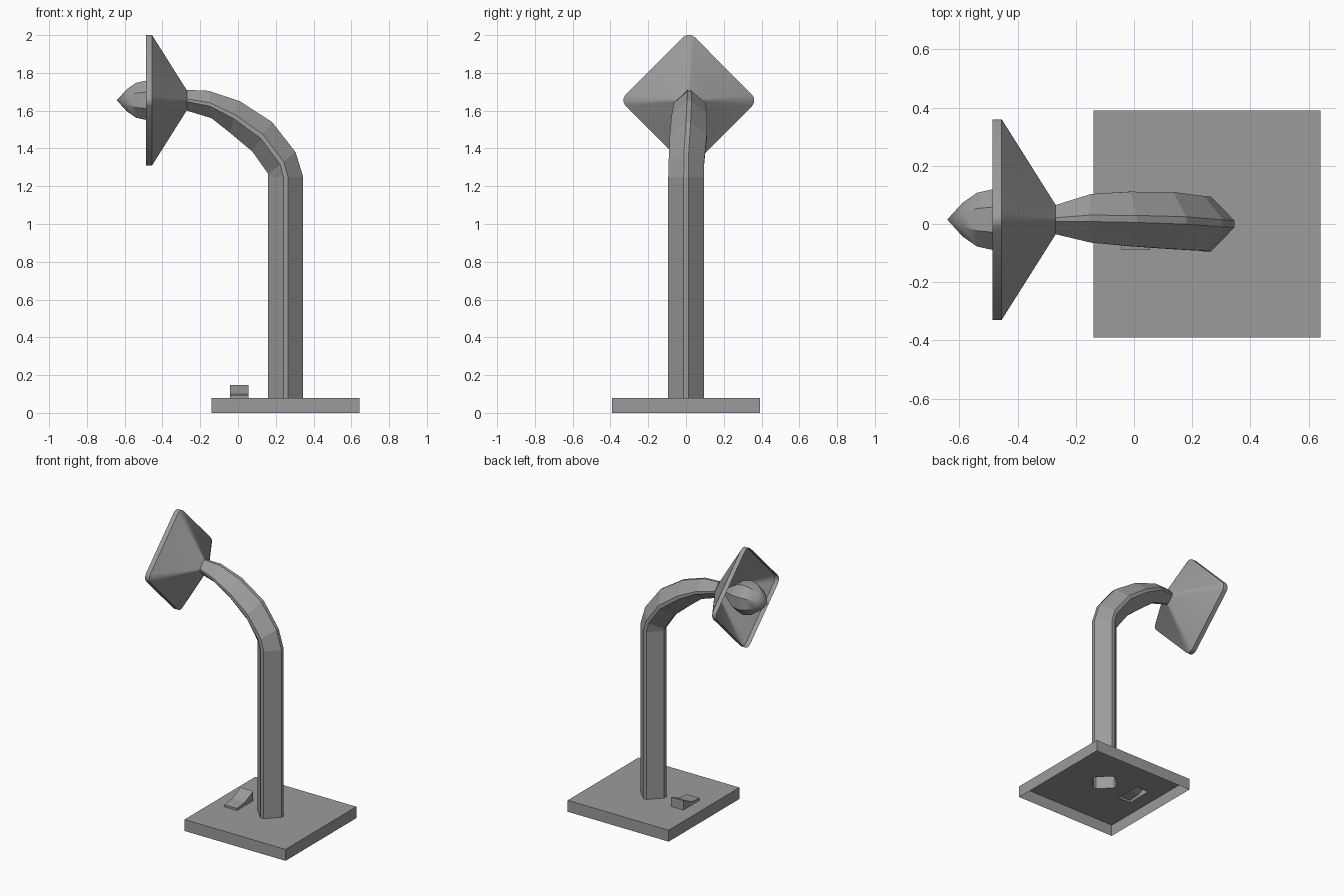
import bpy, bmesh, math
from mathutils import Vector

if "Cube" in bpy.data.objects:
    bpy.data.objects.remove(bpy.data.objects["Cube"])

GREY = bpy.data.materials.new("dark_grey")
GREY.diffuse_color = (.33, .33, .33, 1)
GREY.use_nodes = True
GREY.node_tree.nodes["Principled BSDF"].inputs["Base Color"].default_value = GREY.diffuse_color


def finish(name, bm, smooth=None):
    bmesh.ops.recalc_face_normals(bm, faces=bm.faces)
    me = bpy.data.meshes.new(name)
    bm.to_mesh(me)
    bm.free()
    me.materials.append(GREY)
    ob = bpy.data.objects.new(name, me)
    bpy.context.collection.objects.link(ob)
    if smooth:
        bpy.ops.object.select_all(action='DESELECT')
        ob.select_set(True)
        bpy.context.view_layer.objects.active = ob
        bpy.ops.object.shade_smooth_by_angle(angle=math.radians(smooth))
    return ob


def loft(name, rings, smooth=None):
    """Skin a list of equal-length closed rings, leaving the ends open."""
    bm = bmesh.new()
    loops = [[bm.verts.new(p) for p in r] for r in rings]
    for a, b in zip(loops, loops[1:]):
        for i in range(len(a)):
            j = (i + 1) % len(a)
            bm.faces.new((a[i], a[j], b[j], b[i]))
    bmesh.ops.remove_doubles(bm, verts=bm.verts, dist=1e-5)
    return finish(name, bm, smooth)


def rect(x0, x1, y0, y1, z):
    return [(x0, y0, z), (x1, y0, z), (x1, y1, z), (x0, y1, z)]


# Arm: bevelled diamond section swept up the post and round the bend
SECTION = [(1, .13), (.13, 1), (-.13, 1), (-1, .13),
           (-1, -.13), (-.13, -1), (.13, -1), (1, -.13)]


def arm_ring(ox, oz, ix, iz, y0, y1):
    o, i = Vector((ox, 0, oz)), Vector((ix, 0, iz))
    mid, half = (o + i) / 2, (o - i) / 2
    return [mid + half * u + Vector((0, (y0 + y1) / 2 + v * (y1 - y0) / 2, 0))
            for u, v in SECTION]


ARM = [(.345, .08, .16, .08, -.094, .094),
       (.345, 1.25, .16, 1.25, -.094, .094),
       (.305, 1.38, .16, 1.265, -.092, .096),
       (.18, 1.54, .075, 1.385, -.086, .11),
       (.01, 1.65, -.045, 1.485, -.076, .111),
       (-.155, 1.705, -.14, 1.56, -.064, .103),
       (-.27, 1.71, -.27, 1.60, -.035, .065)]
arm_rings = [arm_ring(*a) for a in ARM]
loft("arm", arm_rings)

# Base: open-bottomed tray with holes under the arm and switch
BASE = (-.14, .642, -.391, .391)
SW = (-.043, .055, -.09, .09)
loft("base_sides", [rect(*BASE, 0), rect(*BASE, .08)])
bm = bmesh.new()
for ring in (rect(*BASE, .08), arm_rings[0], rect(*SW, .08)):
    vs = [bm.verts.new(p) for p in ring]
    for i, v in enumerate(vs):
        bm.edges.new((v, vs[i - 1]))
bmesh.ops.triangle_fill(bm, use_beauty=True, edges=bm.edges[:], normal=(0, 0, 1))
finish("base_top", bm)

# Switch: wedge rocker rising towards the back, open underneath
PROFILE = [(-.09, .08), (-.09, .095), (.0, .105), (.09, .147), (.09, .08)]
bm = bmesh.new()
a = [bm.verts.new((SW[0], y, z)) for y, z in PROFILE]
b = [bm.verts.new((SW[1], y, z)) for y, z in PROFILE]
bm.faces.new(a)
bm.faces.new(b)
for i in range(len(a) - 1):
    bm.faces.new((a[i], a[i + 1], b[i + 1], b[i]))
finish("switch", bm)

# Shade: hollow square cone standing on its corner, with rounded corners
CY, CZ = .015, 1.655
CORNER = [(.335, -.03), (.345, -.012), (.345, .012), (.335, .03)]


def shade_ring(x, s):
    pts = []
    for k in range(4):
        c, n = math.cos(k * math.pi / 2), math.sin(k * math.pi / 2)
        pts += [(x, CY + s * (u * c - v * n), CZ + s * (u * n + v * c))
                for u, v in CORNER]
    return pts


loft("shade", [shade_ring(-.27, .15), shade_ring(-.455, 1), shade_ring(-.487, 1)], 30)

# Bulb: pointed octagonal lathe about the x axis
BULB = [(-.642, 0), (-.59, .062), (-.54, .1), (-.485, .113),
        (-.43, .1), (-.38, .065), (-.33, .03), (-.29, .015)]
loft("bulb", [[(x, CY + r * math.cos(math.tau * (k + .5) / 8),
                CZ + r * math.sin(math.tau * (k + .5) / 8)) for k in range(8)]
              for x, r in BULB], 30)
